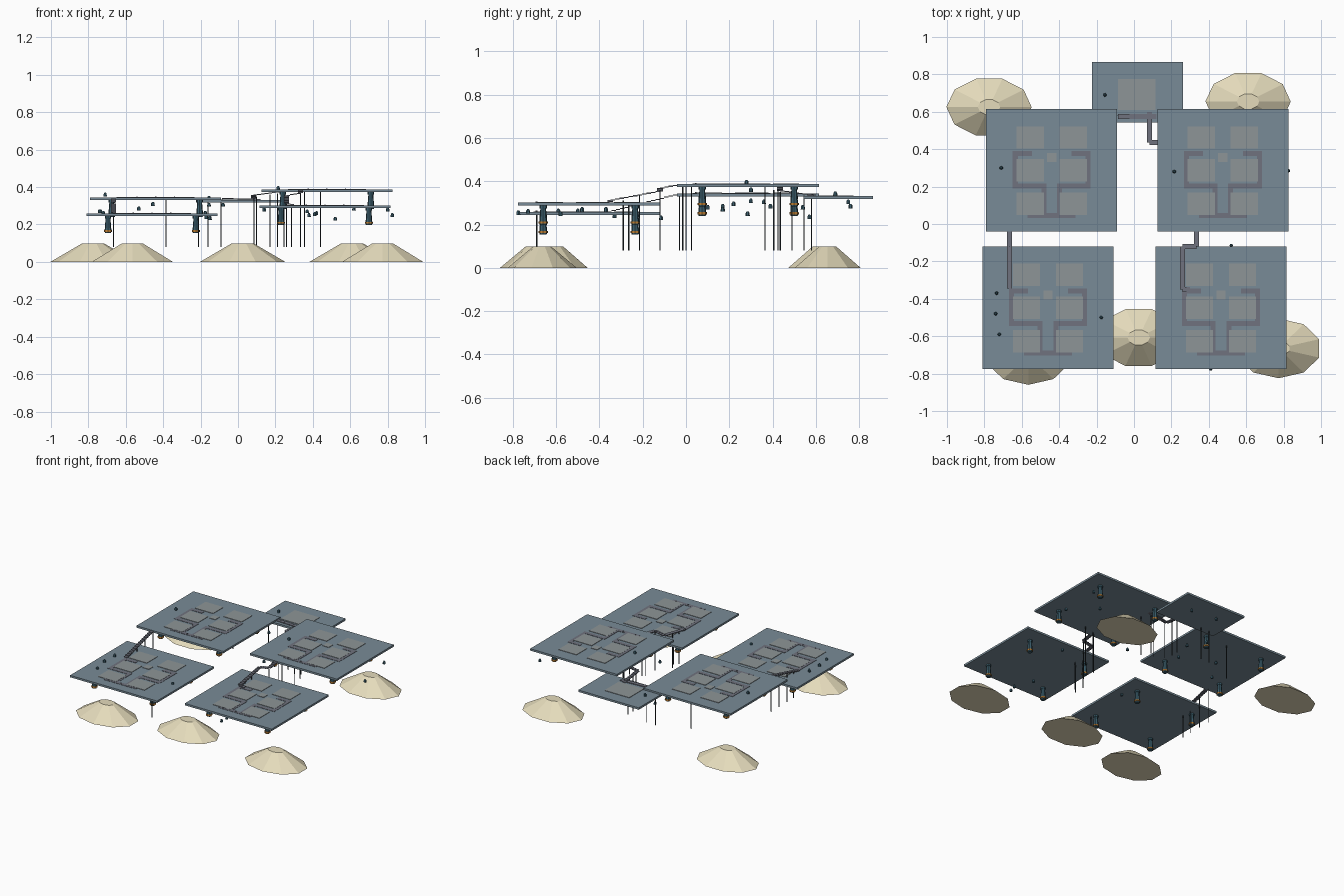
import bpy, bmesh, math
from mathutils import Matrix, Vector


def material(name, rgb):
    m = bpy.data.materials.new(name)
    m.diffuse_color = (*rgb, 1)
    return m


SLATE = material("slate", (0.19, 0.26, 0.31))
TILE = material("tile", (0.27, 0.30, 0.31))
PATH = material("path", (0.16, 0.17, 0.21))
SAND = material("sand", (0.78, 0.71, 0.50))
TEAL = material("teal", (0.045, 0.115, 0.155))
ORANGE = material("orange", (0.5, 0.2, 0.03))
DARK = material("dark", (0.03, 0.04, 0.05))


def finish(name, bm, mat):
    bmesh.ops.recalc_face_normals(bm, faces=bm.faces)
    me = bpy.data.meshes.new(name)
    bm.to_mesh(me)
    bm.free()
    me.materials.append(mat)
    ob = bpy.data.objects.new(name, me)
    bpy.context.collection.objects.link(ob)
    return ob


def box(bm, x0, x1, y0, y1, z0, z1):
    m = Matrix.Translation(((x0 + x1) / 2, (y0 + y1) / 2, (z0 + z1) / 2))
    m = m @ Matrix.Diagonal((x1 - x0, y1 - y0, z1 - z0, 1))
    bmesh.ops.create_cube(bm, size=1, matrix=m)


def tube(bm, x, y, z0, z1, r0, r1, n=8, sy=1, rot=0):
    m = (Matrix.Translation((x, y, (z0 + z1) / 2)) @ Matrix.Diagonal((1, sy, 1, 1))
         @ Matrix.Rotation(rot, 4, 'Z'))
    bmesh.ops.create_cone(bm, cap_ends=True, segments=n, radius1=r0, radius2=r1,
                          depth=z1 - z0, matrix=m)


def strip(bm, pts, z0, z1, w=0.027):
    # flat axis-aligned walkway through the points
    for (ax, ay), (bx, by) in zip(pts, pts[1:]):
        box(bm, min(ax, bx) - w / 2, max(ax, bx) + w / 2,
            min(ay, by) - w / 2, max(ay, by) + w / 2, z0, z1)


def stairs(bm, pts, za, zb, w=0.027, step=0.02):
    # stepped walkway whose height changes along the path
    pts = [Vector(p) for p in pts]
    total = sum((b - a).length for a, b in zip(pts, pts[1:]))
    done = 0
    for a, b in zip(pts, pts[1:]):
        length = (b - a).length
        n = max(1, round(length / step))
        along_x = abs(b.x - a.x) > abs(b.y - a.y)
        for i in range(n):
            c = a.lerp(b, (i + 0.5) / n)
            z = za + (zb - za) * (done + length * (i + 0.5) / n) / total
            h = length / n / 2
            dx, dy = (h, w / 2) if along_x else (w / 2, h)
            box(bm, c.x - dx, c.x + dx, c.y - dy, c.y + dy, z - 0.005, z)
        done += length


# large decks: centre x, centre y, top height
T = 0.014
decks = {"back_left": (-0.44, 0.2875, 0.344), "back_right": (0.475, 0.2875, 0.387),
         "front_left": (-0.46, -0.4475, 0.258), "front_right": (0.465, -0.4475, 0.301)}

for name, (cx, cy, z) in decks.items():
    bm = bmesh.new()
    box(bm, cx - 0.35, cx + 0.35, cy - 0.328, cy + 0.328, z - T, z)
    finish(name + "_deck", bm, SLATE)

    # building pads
    bm = bmesh.new()
    for dx in (-0.115, 0.115):
        for dy in (-0.18, 0, 0.175):
            box(bm, cx + dx - 0.073, cx + dx + 0.073, cy + dy - 0.06, cy + dy + 0.06,
                z - 0.003, z + 0.003)
    box(bm, cx - 0.025, cx + 0.025, cy + 0.043, cy + 0.093, z - 0.003, z + 0.003)
    finish(name + "_pads", bm, TILE)

    # walkway loops and small studs
    bm = bmesh.new()
    for s in (-1, 1):
        strip(bm, [(cx + s * 0.12, cy + 0.09), (cx + s * 0.195, cy + 0.09),
                   (cx + s * 0.195, cy - 0.085), (cx + s * 0.042, cy - 0.085),
                   (cx + s * 0.042, cy - 0.243)], z - 0.003, z + 0.002)
    strip(bm, [(cx - 0.115, cy - 0.243), (cx + 0.115, cy - 0.243)], z - 0.003, z + 0.002)
    for dx in (-0.1, 0, 0.1):
        tube(bm, cx + dx, cy - 0.243, z, z + 0.006, 0.004, 0.004, 6)
    finish(name + "_walkways", bm, PATH)

    # four thruster pillars with orange rims
    shaft, rim = bmesh.new(), bmesh.new()
    for sx in (-1, 1):
        for sy in (-1, 1):
            x, y, b = cx + sx * 0.235, cy + sy * 0.2125, z - T
            tube(shaft, x, y, b - 0.012, b, 0.017, 0.017)
            tube(shaft, x, y, b - 0.075, b - 0.012, 0.018, 0.013)
            tube(rim, x, y, b - 0.083, b - 0.073, 0.022, 0.021)
            tube(shaft, x, y, b - 0.09, b - 0.083, 0.016, 0.018)
    finish(name + "_pillars", shaft, TEAL)
    finish(name + "_pillar_rims", rim, ORANGE)

# small rear deck with its pad and path
bm = bmesh.new()
box(bm, -0.225, 0.262, 0.543, 0.865, 0.318, 0.332)
finish("rear_deck", bm, SLATE)
bm = bmesh.new()
box(bm, -0.085, 0.115, 0.61, 0.775, 0.329, 0.335)
finish("rear_pad", bm, TILE)

# stepped bridges between decks
bm = bmesh.new()
stairs(bm, [(-0.665, -0.04), (-0.665, -0.345)], 0.342, 0.264)
stairs(bm, [(0.335, -0.04), (0.335, -0.12), (0.26, -0.12), (0.26, -0.35), (0.3, -0.35)],
       0.385, 0.307)
stairs(bm, [(0.3, 0.435), (0.083, 0.435), (0.083, 0.6)], 0.387, 0.337)
stairs(bm, [(0.12, 0.575), (-0.085, 0.575)], 0.336, 0.342)
finish("bridges", bm, PATH)

# thin hanging poles under the bridges: x, y, top
poles = [(-0.665, -0.12, 0.32), (-0.665, -0.215, 0.295), (-0.665, -0.29, 0.275),
         (-0.665, -0.03, 0.33), (0.335, -0.015, 0.375), (0.355, 0.0, 0.375),
         (0.335, -0.12, 0.36), (0.26, -0.215, 0.335), (0.26, -0.29, 0.31),
         (0.285, -0.265, 0.29), (0.44, 0.025, 0.375), (0.21, 0.425, 0.365),
         (0.17, 0.405, 0.36), (0.1, 0.435, 0.35), (0.085, 0.49, 0.345),
         (0.085, 0.545, 0.335), (0.245, 0.365, 0.375), (-0.09, 0.58, 0.335),
         (-0.16, 0.58, 0.32), (-0.21, -0.69, 0.25), (-0.385, 0.49, 0.335)]
bm = bmesh.new()
for x, y, top in poles:
    tube(bm, x, y, 0.08, top, 0.003, 0.003, 6)
finish("hanging_poles", bm, DARK)

# small drones floating around the decks
drones = [(-0.71, 0.30, 0.36), (0.215, 0.28, 0.395), (0.825, 0.285, 0.25),
          (-0.155, 0.69, 0.342), (-0.735, -0.37, 0.27), (-0.74, -0.48, 0.27),
          (-0.72, -0.59, 0.262), (-0.175, -0.5, 0.262), (0.52, -0.115, 0.23),
          (0.41, -0.775, 0.255), (-0.53, 0.17, 0.285), (-0.455, 0.3, 0.31),
          (-0.155, 0.36, 0.305), (-0.08, 0.75, 0.305), (-0.15, 0.57, 0.235),
          (-0.17, -0.33, 0.24), (0.62, 0.39, 0.285), (0.8, 0.54, 0.28),
          (0.14, 0.1, 0.28), (0.38, -0.58, 0.25), (0.42, -0.73, 0.26),
          (0.14, 0.76, 0.285), (-0.2, 0.22, 0.295), (0.37, 0.17, 0.27)]
bm = bmesh.new()
for i, (x, y, z) in enumerate(drones):
    tube(bm, x, y, z - 0.01, z + 0.004, 0.010, 0.009, 6, rot=i)
    tube(bm, x, y, z + 0.004, z + 0.011, 0.009, 0.004, 6, rot=i)
finish("drones", bm, TEAL)

# sand mounds on the ground: x, y, turn
mounds = [(-0.775, 0.625, 0.31), (0.61, 0.655, 0.31), (0.025, -0.607, 0.31),
          (-0.565, -0.70, 0), (0.773, -0.665, 0)]
for i, (x, y, turn) in enumerate(mounds):
    bm = bmesh.new()
    tube(bm, x, y, 0, 0.098, 0.228, 0.06, 10, sy=0.70, rot=turn)
    finish(f"sand_mound_{i + 1}", bm, SAND)
